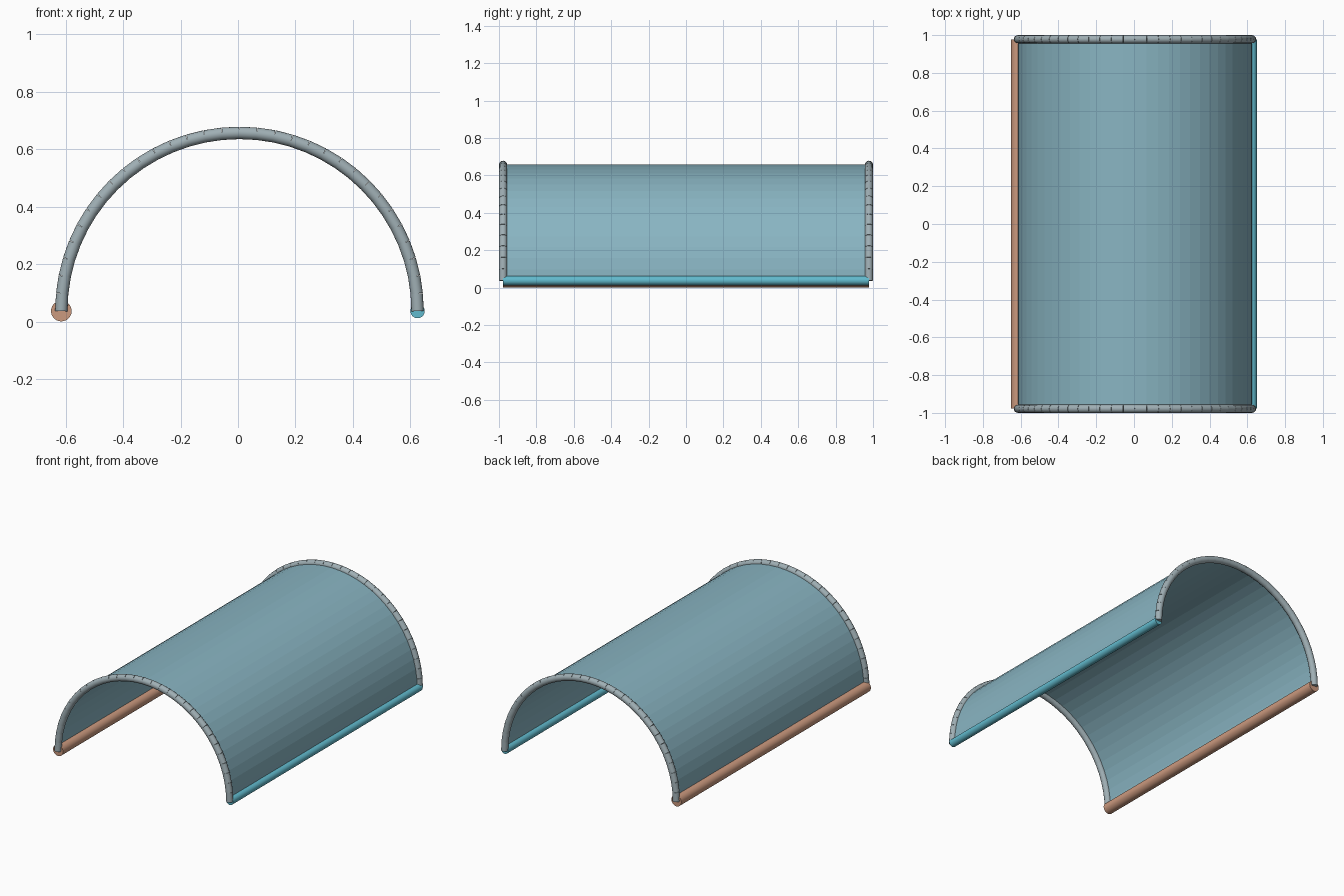
import bpy
import bmesh
import math
from mathutils import Vector, Matrix

cube = bpy.data.objects.get("Cube")
if cube:
    bpy.data.objects.remove(cube, do_unlink=True)

CENTRE = Vector((0.005, 0, 0.037))   # axis of the arch
RADIUS = 0.62
HALF = 0.978                         # half length of the vault
SEGMENTS = 32


def material(name, colour):
    mat = bpy.data.materials.new(name)
    mat.use_nodes = True
    mat.diffuse_color = (*colour, 1)
    bsdf = mat.node_tree.nodes["Principled BSDF"]
    bsdf.inputs["Base Color"].default_value = (*colour, 1)
    return mat


def finish(bm, name, mat, smooth=True):
    mesh = bpy.data.meshes.new(name)
    bm.to_mesh(mesh)
    bm.free()
    mesh.materials.append(mat)
    obj = bpy.data.objects.new(name, mesh)
    bpy.context.collection.objects.link(obj)
    if smooth:
        bpy.ops.object.select_all(action="DESELECT")
        obj.select_set(True)
        bpy.context.view_layer.objects.active = obj
        bpy.ops.object.shade_smooth_by_angle(angle=math.radians(40))
    return obj


def add_rod(bm, start, end, radius, sides):
    """Capped cylinder between two points."""
    axis = end - start
    turn = axis.to_track_quat("Z", "Y").to_matrix().to_4x4()
    bmesh.ops.create_cone(bm, cap_ends=True, segments=sides,
                          radius1=radius, radius2=radius, depth=axis.length,
                          matrix=Matrix.Translation((start + end) / 2) @ turn)


def arch_points(y):
    points = []
    for i in range(SEGMENTS + 1):
        a = math.pi * i / SEGMENTS
        points.append(CENTRE + Vector((RADIUS * math.cos(a), y, RADIUS * math.sin(a))))
    return points


blue = material("dusty blue", (0.25, 0.46, 0.54))
grey = material("blue grey", (0.35, 0.43, 0.46))
tan = material("copper tan", (0.60, 0.32, 0.21))
cyan = material("bright cyan", (0.12, 0.49, 0.61))

# Curved cover sheet
bm = bmesh.new()
front = [bm.verts.new(p) for p in arch_points(-HALF)]
back = [bm.verts.new(p) for p in arch_points(HALF)]
for i in range(SEGMENTS):
    bm.faces.new((front[i], back[i], back[i + 1], front[i + 1]))
bmesh.ops.recalc_face_normals(bm, faces=bm.faces)
bm.normal_update()
if sum(f.normal.z for f in bm.faces) < 0:
    bmesh.ops.reverse_faces(bm, faces=bm.faces)
finish(bm, "cover_sheet", blue, smooth=False)

# End hoops made of short straight rods
for name, y in (("front_hoop", -HALF), ("back_hoop", HALF)):
    bm = bmesh.new()
    points = arch_points(y)
    for a, b in zip(points, points[1:]):
        add_rod(bm, a, b, 0.0215, 16)
    finish(bm, name, grey)

# Long edge rods along the ground
for name, side, radius, mat in (("right_edge_rod", -1, 0.036, tan),
                                ("left_edge_rod", 1, 0.025, cyan)):
    bm = bmesh.new()
    foot = CENTRE + Vector((side * RADIUS, 0, 0))
    reach = Vector((0, HALF, 0))
    add_rod(bm, foot - reach, foot + reach, radius, 24)
    finish(bm, name, mat)
